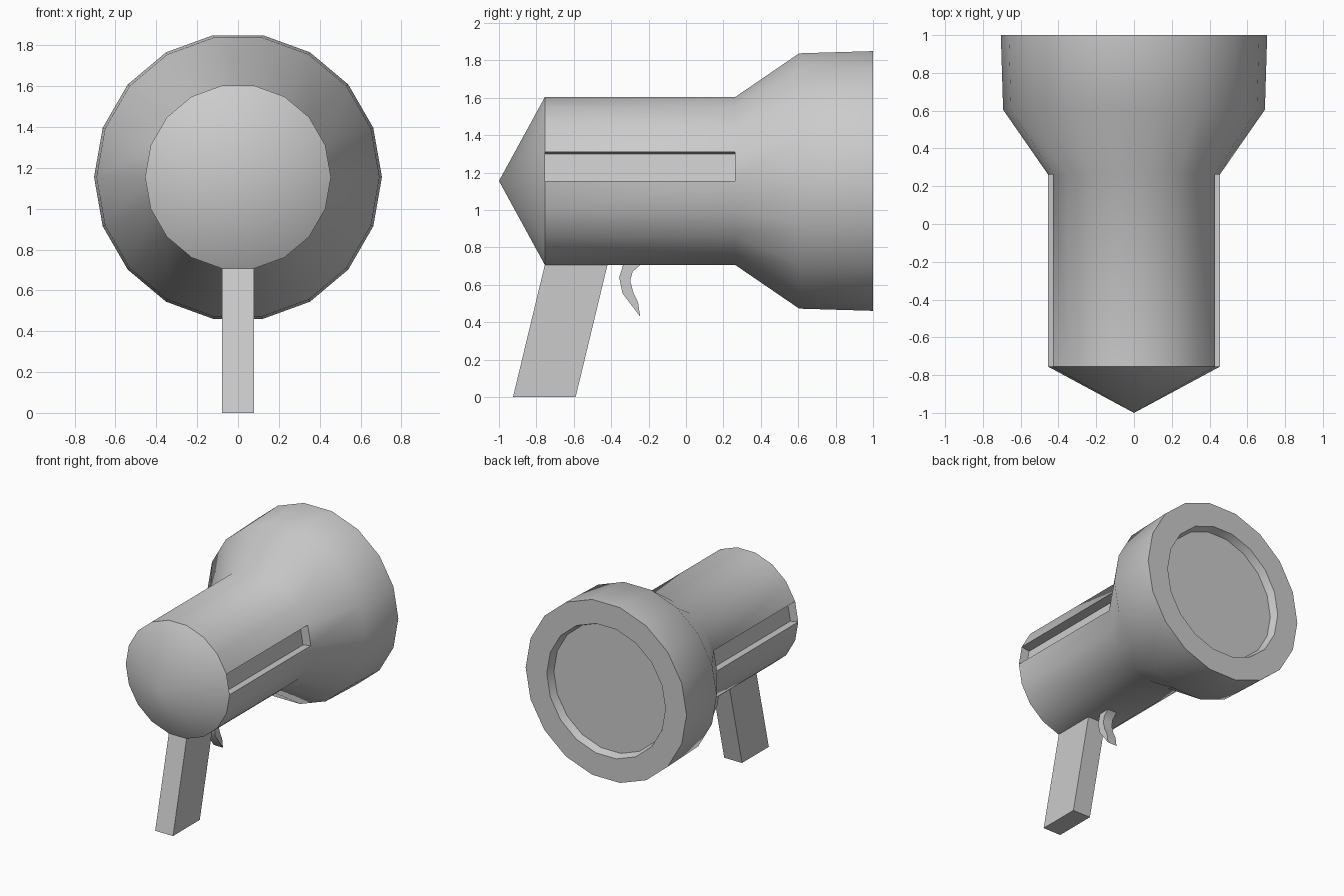
import bpy, bmesh
from math import sin, cos, radians

if "Cube" in bpy.data.objects:
    bpy.data.objects.remove(bpy.data.objects["Cube"])

AXIS_Z = 1.155
SIDES = 18


def finish(name, bm, angle):
    bmesh.ops.recalc_face_normals(bm, faces=bm.faces)
    mesh = bpy.data.meshes.new(name)
    bm.to_mesh(mesh)
    bm.free()
    ob = bpy.data.objects.new(name, mesh)
    bpy.context.collection.objects.link(ob)
    bpy.ops.object.select_all(action='DESELECT')
    ob.select_set(True)
    bpy.context.view_layer.objects.active = ob
    if angle:
        bpy.ops.object.shade_smooth_by_angle(angle=radians(angle))
    return ob


def prism(name, profile, half_width, angle=0):
    """Extrude a (y, z) side profile across x."""
    bm = bmesh.new()
    left = [bm.verts.new((-half_width, y, z)) for y, z in profile]
    right = [bm.verts.new((half_width, y, z)) for y, z in profile]
    bm.faces.new(left)
    bm.faces.new(right[::-1])
    for i in range(len(profile)):
        j = (i + 1) % len(profile)
        bm.faces.new((left[i], right[i], right[j], left[j]))
    return finish(name, bm, angle)


# Lamp body: cone back, barrel, flared head, recessed lens (y, radius)
profile = [(-0.755, 0.455), (0.262, 0.455), (0.605, 0.693), (1.0, 0.705),
           (1.0, 0.52), (0.94, 0.50)]
bm = bmesh.new()
rings = []
for y, r in profile:
    rings.append([bm.verts.new((r * cos(radians(20 * i)), y,
                                AXIS_Z + r * sin(radians(20 * i))))
                  for i in range(SIDES)])
tip = bm.verts.new((0, -1, AXIS_Z))
slots = []
for i in range(SIDES):
    j = (i + 1) % SIDES
    bm.faces.new((tip, rings[0][i], rings[0][j]))
    for k in range(len(rings) - 1):
        a, b = rings[k], rings[k + 1]
        f = bm.faces.new((a[i], b[i], b[j], a[j]))
        if k == 0 and i in (0, 8):
            slots.append(f)
bm.faces.new(rings[-1])
bmesh.ops.recalc_face_normals(bm, faces=bm.faces)

# Side slots: sink one barrel facet on each side
bmesh.ops.inset_region(bm, faces=slots, thickness=0.0, depth=-0.07,
                       use_even_offset=True)
finish("lamp_body", bm, 40)

# Slanted handle
prism("handle", [(-0.925, 0), (-0.59, 0), (-0.419, 0.71), (-0.754, 0.71)], 0.078)

# Curved trigger
prism("trigger", [(-0.335, 0.71), (-0.357, 0.64), (-0.34, 0.555), (-0.245, 0.43),
                  (-0.256, 0.505), (-0.282, 0.56), (-0.298, 0.62),
                  (-0.286, 0.67), (-0.24, 0.71)], 0.04, 40)
